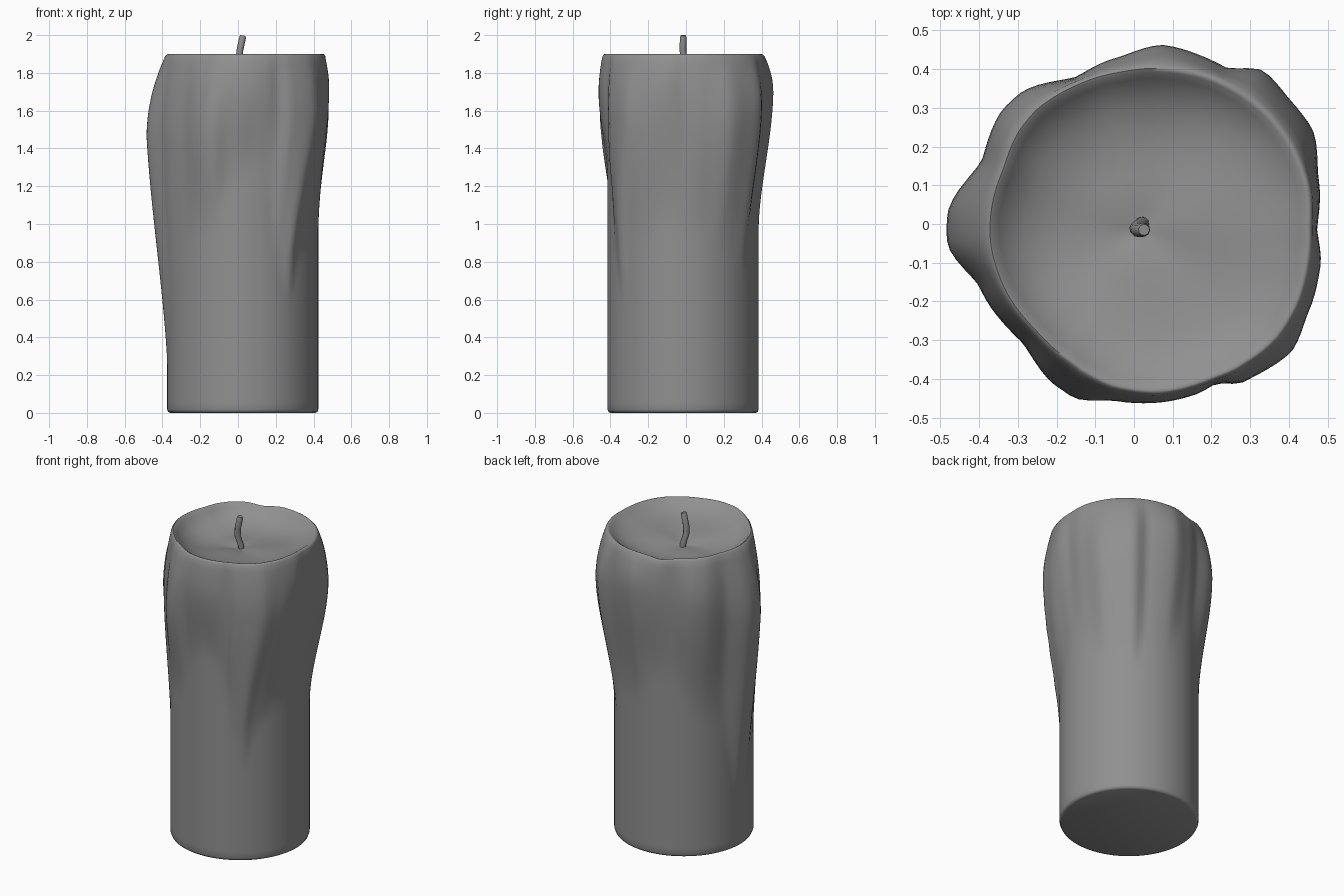
import bpy, bmesh, math

if "Cube" in bpy.data.objects:
    bpy.data.objects.remove(bpy.data.objects["Cube"])

CX, CY, R, TOP = 0.025, -0.015, 0.40, 1.90
N = 120

# Wax drips around the candle: angle, rim radius, bulge radius, bulge height, lower end
DRIPS = [
    (0, .434, .448, 1.68, .95), (16, .445, .470, 1.60, .95), (31, .447, .508, 1.58, .85),
    (42, .446, .506, 1.6, .82), (53, .442, .515, 1.62, .75), (63, .438, .470, 1.65, .95),
    (84, .427, .480, 1.70, .95), (99, .420, .450, 1.68, 1.1), (114, .420, .432, 1.65, 1.1),
    (132, .424, .476, 1.62, .90), (140, .420, .479, 1.6, .85), (157, .403, .455, 1.55, .85),
    (175, .405, .509, 1.46, .28), (184, .405, .509, 1.46, .28), (199, .399, .449, 1.5, .50),
    (223, .388, .428, 1.45, .9), (241, .395, .463, 1.5, .95), (248, .405, .470, 1.55, .95),
    (260, .418, .448, 1.68, 1.2), (277, .427, .448, 1.7, 1.28), (288, .427, .446, 1.7, 1.2),
    (295, .428, .439, 1.65, 1.05), (303, .435, .470, 1.6, .80), (321, .447, .495, 1.58, .55),
    (333, .445, .476, 1.62, .75), (349, .437, .466, 1.72, .98),
]


def drip_at(deg):
    """Smooth periodic blend between neighbouring drips."""
    deg %= 360
    for i, a in enumerate(DRIPS):
        b = DRIPS[(i + 1) % len(DRIPS)]
        end = b[0] if b[0] > a[0] else b[0] + 360
        if a[0] <= deg < end:
            t = (deg - a[0]) / (end - a[0])
            t = 0.5 * t + 0.5 * t * t * (3 - 2 * t)
            return [p + (q - p) * t for p, q in zip(a[1:], b[1:])]


def radius(deg, z):
    # the front right drip runs down at a slant
    w = math.exp(-((deg - 320) / 22) ** 2)
    rim, peak, zp, ze = drip_at(deg + 18 * w * max(0, min(1, (1.55 - z) / .7)))
    if z <= ze:
        return R
    if z < zp:
        t = (z - ze) / (zp - ze)
        lin = max(.1, .81 - .71 * ze)
        return R + (peak - R) * (lin * t + (1 - lin) * t * t * (3 - 2 * t))
    u = (z - zp) / (TOP - zp)
    return peak + (rim - peak) * u ** 2


bm = bmesh.new()
rings = []


def add_ring(fn):
    ring = []
    for i in range(N):
        deg = 360 * i / N
        r, z = fn(deg)
        a = math.radians(deg)
        ring.append(bm.verts.new((CX + r * math.cos(a), CY + r * math.sin(a), z)))
    if rings:
        low = rings[-1]
        for i in range(N):
            j = (i + 1) % N
            bm.faces.new((low[i], low[j], ring[j], ring[i]))
    rings.append(ring)


# rounded foot and outer wall
add_ring(lambda d: (R - .016, 0))
bm.faces.new(list(reversed(rings[0])))
add_ring(lambda d: (R - .005, .005))
add_ring(lambda d: (R, .018))
for k in range(1, 49):
    z = .018 + (TOP - .012 - .018) * k / 48
    add_ring(lambda d: (radius(d, z), z))


def rim_sag(d):
    """Small dip in the rim at the back."""
    return .018 * math.exp(-((d - 106) / 10) ** 2)


# soft rim and melted hollow, deeper at the back left
for s, dip in ((.992, .003), (.98, 0), (.96, .004), (.92, .02), (.86, .042), (.76, .064),
               (.64, .08), (.5, .09), (.36, .094), (.24, .096), (.12, .102), (.04, .108)):
    def hollow(d):
        lean = 1 + .22 * math.cos(math.radians(d - 150)) * min(1, s * 2)
        wave = .006 * math.sin(math.radians(3 * d + 40)) * s * (1 - s) * 4
        return s * drip_at(d)[0], TOP - dip * lean + wave - rim_sag(d) * s ** 4
    add_ring(hollow)
bm.faces.new(rings[-1])
# let the wall follow the rim dip
for ring, f in ((rings[50], .9), (rings[49], .5)):
    for i, v in enumerate(ring):
        v.co.z -= rim_sag(360 * i / N) * f

# dark grey wax
wax = bpy.data.materials.new("dark_wax")
wax.diffuse_color = (.28, .28, .28, 1)
wax.use_nodes = True
wax.node_tree.nodes["Principled BSDF"].inputs["Base Color"].default_value = wax.diffuse_color

mesh = bpy.data.meshes.new("candle_body")
bm.to_mesh(mesh)
bm.free()
mesh.materials.append(wax)
body = bpy.data.objects.new("candle_body", mesh)
bpy.context.collection.objects.link(body)
bpy.context.view_layer.objects.active = body
body.select_set(True)
bpy.ops.object.shade_smooth_by_angle(angle=math.radians(60))
body.select_set(False)

# bent wick
curve = bpy.data.curves.new("wick", 'CURVE')
curve.dimensions = '3D'
curve.bevel_depth = 0.018
curve.bevel_resolution = 3
curve.use_fill_caps = True
curve.materials.append(wax)
path = [(.022, .002, 1.77), (.020, .000, 1.81), (.006, -.012, 1.87),
        (.010, -.016, 1.92), (.024, -.015, 1.985), (.026, -.015, 1.998)]
sp = curve.splines.new('POLY')
sp.points.add(len(path) - 1)
for p, co in zip(sp.points, path):
    p.co = (*co, 1)
sp.points[-1].radius = .8
wick = bpy.data.objects.new("wick", curve)
bpy.context.collection.objects.link(wick)
wick.select_set(True)
bpy.context.view_layer.objects.active = wick
bpy.ops.object.convert(target='MESH')
bpy.ops.object.shade_smooth_by_angle(angle=math.radians(50))
